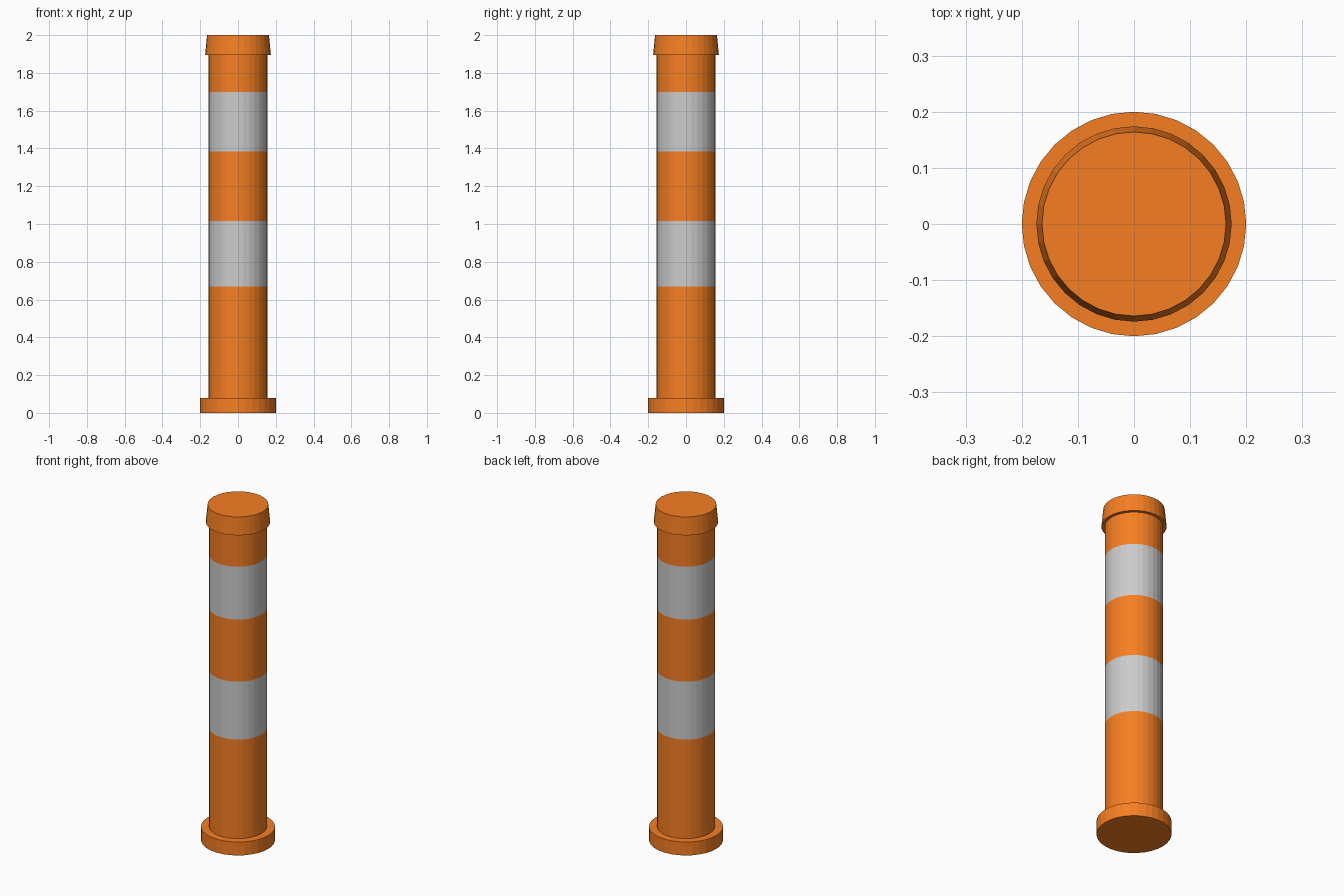
import bpy
import bmesh
from math import cos, sin, tau

if "Cube" in bpy.data.objects:
    bpy.data.objects.remove(bpy.data.objects["Cube"])

SIDES = 32


def material(name, color):
    m = bpy.data.materials.new(name)
    m.diffuse_color = (*color, 1)
    m.use_nodes = True
    m.node_tree.nodes["Principled BSDF"].inputs["Base Color"].default_value = m.diffuse_color
    return m


orange = material("orange", (0.92, 0.21, 0.016))
grey = material("reflective_grey", (0.55, 0.55, 0.55))


def lathe(name, profile, grey_rows=()):
    """Closed, flat-faced turned part from (radius, z) points, bottom to top."""
    bm = bmesh.new()
    rings = [[bm.verts.new((r * cos(tau * i / SIDES), r * sin(tau * i / SIDES), z))
              for i in range(SIDES)] for r, z in profile]
    for row, (low, high) in enumerate(zip(rings, rings[1:])):
        for i in range(SIDES):
            j = (i + 1) % SIDES
            face = bm.faces.new((low[i], low[j], high[j], high[i]))
            face.material_index = int(row in grey_rows)
    bm.faces.new(rings[0][::-1])
    bm.faces.new(rings[-1])
    mesh = bpy.data.meshes.new(name)
    bm.to_mesh(mesh)
    bm.free()
    mesh.materials.append(orange)
    if grey_rows:
        mesh.materials.append(grey)
    obj = bpy.data.objects.new(name, mesh)
    bpy.context.collection.objects.link(obj)
    return obj


# Foot disc
lathe("base", [(0.20, 0), (0.20, 0.08)])

# Post with two reflective bands
heights = (0.08, 0.67, 1.015, 1.385, 1.70, 1.895)
lathe("post", [(0.156, z) for z in heights], grey_rows=(1, 3))

# Tapered cap
lathe("cap", [(0.174, 1.895), (0.164, 2.0)])
